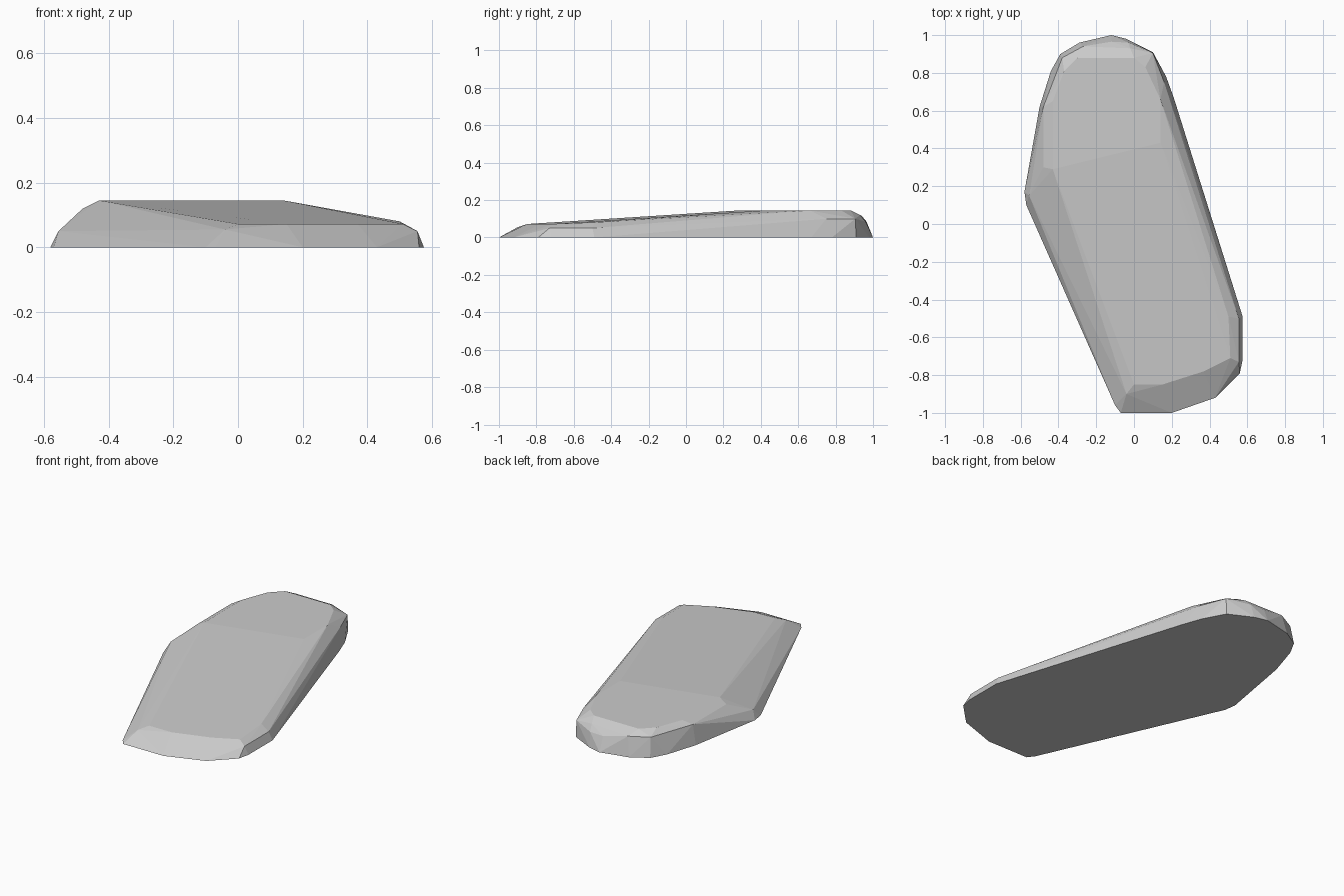
import bpy, bmesh, math

if "Cube" in bpy.data.objects:
    bpy.data.objects.remove(bpy.data.objects["Cube"])

# Ground outline of the stone (x, y at z = 0)
base = [(-.12, 1), (-.04, .98), (.10, .91), (.17, .78), (.21, .67), (.575, -.49),
        (.575, -.72), (.56, -.79), (.43, -.92), (.20, -1), (-.07, -1), (-.10, -.96),
        (-.57, .10), (-.58, .17), (-.50, .62), (-.44, .81), (-.39, .90), (-.29, .96)]

# Chamfer break around the sides (x, y, z)
shoulder = [(-.12, .965, .085), (-.03, .96, .085), (.10, .905, .10), (.16, .75, .10),
            (.185, .66, .10), (.555, -.50, .05), (.555, -.73, .05), (-.04, -.90, .055),
            (-.555, .15, .05), (-.48, .30, .12), (-.48, .62, .12), (-.38, .88, .115),
            (-.27, .94, .115), (-.02, .93, .12)]

# Top facet: level at the back, sloping down toward the front
top_back = [(-.43, .29), (-.43, .65), (-.37, .81), (-.30, .88), (0, .88),
            (.06, .83), (.14, .66), (.14, .43)]
top_front = [(.50, -.49, .08), (.51, -.71, .072), (.37, -.78, .072),
             (.15, -.85, .072), (0, -.85, .072)]

points = [(x, y, 0) for x, y in base] + shoulder
points += [(x, y, .145) for x, y in top_back] + top_front

# Wrap the rings in a faceted hull
bm = bmesh.new()
for p in points:
    bm.verts.new(p)
hull = bmesh.ops.convex_hull(bm, input=bm.verts[:])
loose = {v for v in hull["geom_interior"] + hull["geom_unused"]
         if isinstance(v, bmesh.types.BMVert)}
bmesh.ops.delete(bm, geom=list(loose), context='VERTS')
bmesh.ops.dissolve_limit(bm, angle_limit=math.radians(1.5),
                         verts=bm.verts[:], edges=bm.edges[:])
bmesh.ops.recalc_face_normals(bm, faces=bm.faces[:])

mesh = bpy.data.meshes.new("flat_stone")
bm.to_mesh(mesh)
bm.free()
stone = bpy.data.objects.new("flat_stone", mesh)
bpy.context.collection.objects.link(stone)
